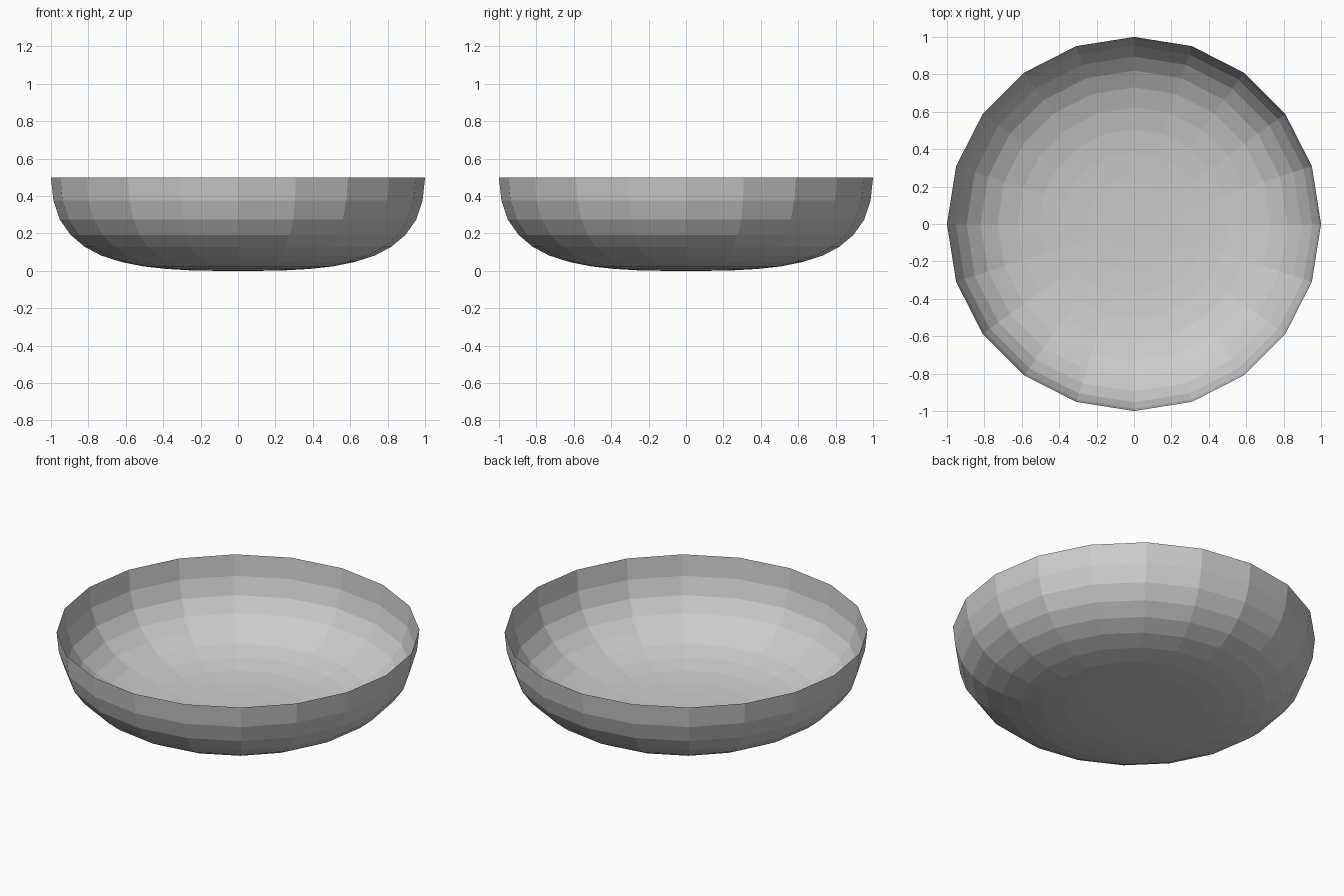
import bpy, bmesh, math

if "Cube" in bpy.data.objects:
    bpy.data.objects.remove(bpy.data.objects["Cube"])

SIDES = 20
# Bowl profile: ring radii from the rim down to the base; height follows a cubic
RADII = [1, 0.987, 0.953, 0.895, 0.82, 0.73, 0.623, 0.507, 0.383, 0.257, 0.128]
STEPS = len(RADII)

bm = bmesh.new()

# Rings of the open, single-walled shell
rings = []
for i, r in enumerate(RADII):
    z = 0.5 * (1 - i / STEPS) ** 3
    rings.append([bm.verts.new((r * math.cos(2 * math.pi * k / SIDES),
                                r * math.sin(2 * math.pi * k / SIDES), z))
                  for k in range(SIDES)])

# Wall panels
for upper, lower in zip(rings, rings[1:]):
    for k in range(SIDES):
        n = (k + 1) % SIDES
        bm.faces.new((upper[k], lower[k], lower[n], upper[n]))

# Triangle fan at the base
base = bm.verts.new((0, 0, 0))
for k in range(SIDES):
    bm.faces.new((rings[-1][k], base, rings[-1][(k + 1) % SIDES]))

# Outward-facing normals (shell is open at the top)
for f in bm.faces:
    c = f.calc_center_median()
    c.z -= 0.6
    if f.normal.length == 0:
        f.normal_update()
    if f.normal.dot(c) < 0:
        f.normal_flip()

mesh = bpy.data.meshes.new("bowl")
bm.to_mesh(mesh)
bm.free()
bowl = bpy.data.objects.new("bowl", mesh)
bpy.context.collection.objects.link(bowl)
